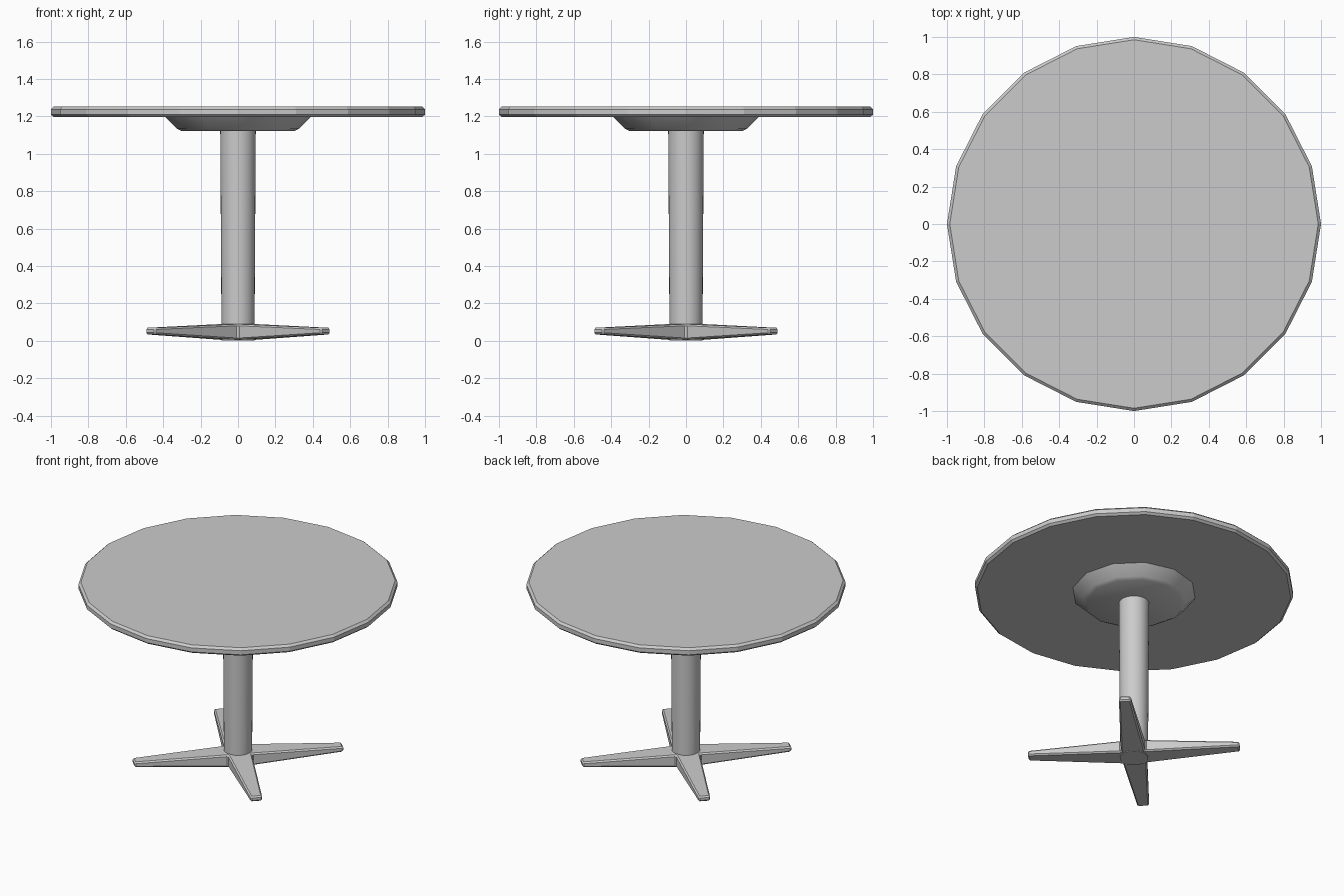
import bpy, bmesh
from math import sin, cos, pi

if "Cube" in bpy.data.objects:
    bpy.data.objects.remove(bpy.data.objects["Cube"])


def make_object(name, bm):
    bmesh.ops.recalc_face_normals(bm, faces=bm.faces[:])
    mesh = bpy.data.meshes.new(name)
    bm.to_mesh(mesh)
    bm.free()
    ob = bpy.data.objects.new(name, mesh)
    bpy.context.collection.objects.link(ob)
    return ob


def lathe(name, profile, sides, smooth_angle=None):
    """Turn a (radius, z) profile around z, capped at both ends."""
    bm = bmesh.new()
    rings = [[bm.verts.new((r * cos(2 * pi * i / sides), r * sin(2 * pi * i / sides), z))
              for i in range(sides)] for r, z in profile]
    for a, b in zip(rings, rings[1:]):
        for i in range(sides):
            j = (i + 1) % sides
            bm.faces.new((a[i], a[j], b[j], b[i]))
    bm.faces.new(rings[0][::-1])
    bm.faces.new(rings[-1])
    ob = make_object(name, bm)
    if smooth_angle:
        ob.data.shade_smooth()
        ob.data.set_sharp_from_angle(angle=smooth_angle)
    return ob


# Faceted round top with chamfered rim
lathe("table_top", [(0.985, 1.197), (1.0, 1.21), (1.0, 1.238), (0.985, 1.252)], 20)

# Dished mounting plate under the top
lathe("mounting_plate", [(0.30, 1.121), (0.325, 1.134), (0.39, 1.198)], 12, 0.9)

# Slightly tapered column, down through the foot
lathe("column", [(0.088, 0.002), (0.095, 1.122)], 32, 0.6)

# Four-armed foot: arms on the diagonals, thinning towards the tips
REACH, TIP, ROOT = 0.665, 0.037, 0.107
bm = bmesh.new()
levels = []
for root_z, tip_z in ((0.006, 0.035), (0.09, 0.07)):
    arms = []
    for k in range(4):
        a = pi / 4 + k * pi / 2
        c, s = cos(a), sin(a)
        pts = [(ROOT * cos(a - pi / 4), ROOT * sin(a - pi / 4), root_z),
               (REACH * c + TIP * s, REACH * s - TIP * c, tip_z),
               (REACH * c - TIP * s, REACH * s + TIP * c, tip_z)]
        arms.append([bm.verts.new(p) for p in pts])
    for k in range(4):
        bm.faces.new(arms[k] + [arms[(k + 1) % 4][0]])
    bm.faces.new([arm[0] for arm in arms])
    levels.append(sum(arms, []))
low, high = levels
for i in range(12):
    j = (i + 1) % 12
    bm.faces.new((low[i], low[j], high[j], high[i]))
foot = make_object("foot", bm)
bevel = foot.modifiers.new("soft_edges", "BEVEL")
bevel.width = 0.009
bevel.segments = 1
bevel.limit_method = 'ANGLE'
